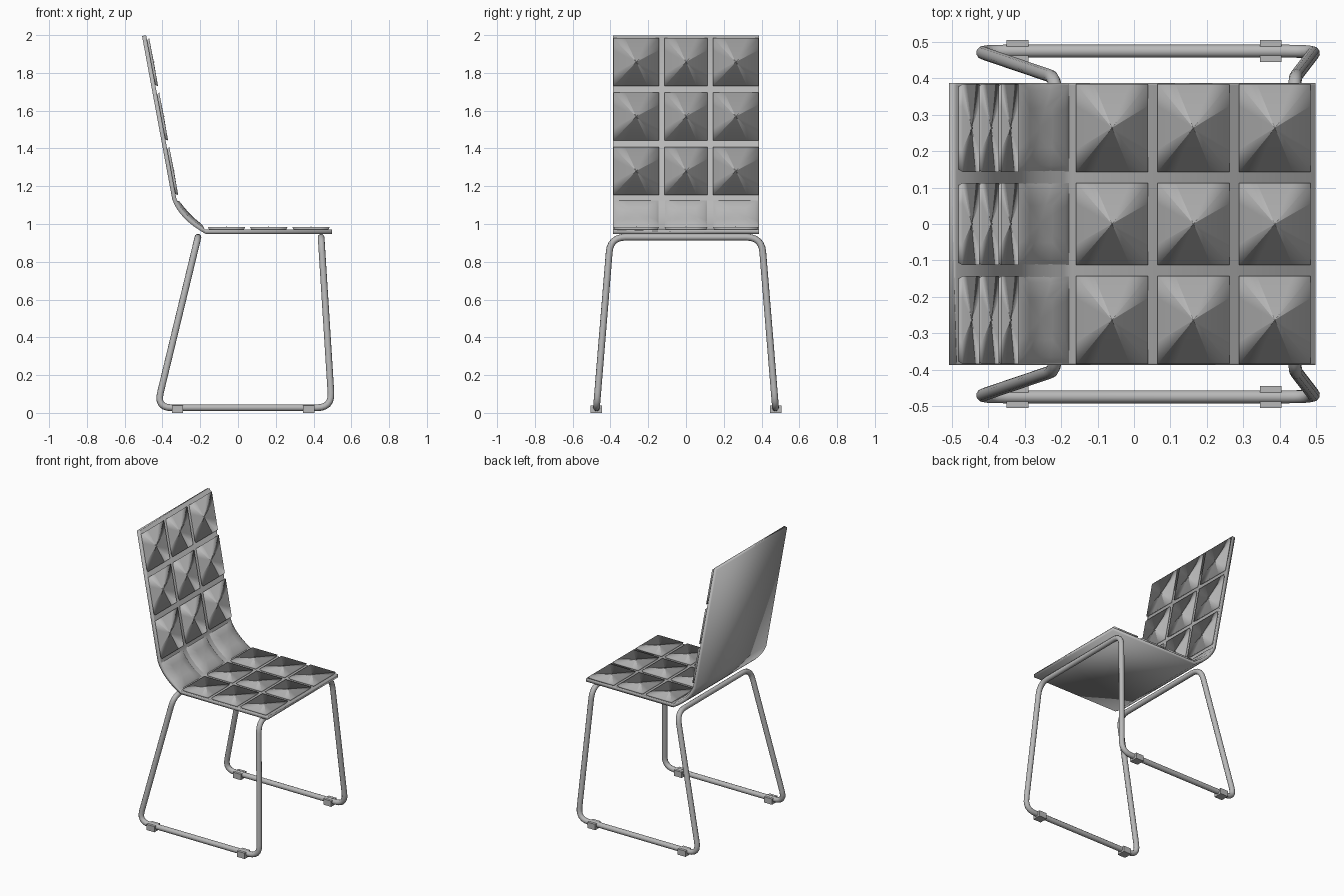
import bpy, bmesh, math
from mathutils import Vector

if "Cube" in bpy.data.objects:
    bpy.data.objects.remove(bpy.data.objects["Cube"])

grey = bpy.data.materials.new("grey")
grey.use_nodes = True
colour = (0.48, 0.48, 0.48, 1)
grey.diffuse_color = colour
grey.node_tree.nodes["Principled BSDF"].inputs["Base Color"].default_value = colour


def finish(obj, angle=180):
    """Give the part its material and smooth its soft edges."""
    obj.data.materials.clear()
    obj.data.materials.append(grey)
    bpy.ops.object.select_all(action='DESELECT')
    obj.select_set(True)
    bpy.context.view_layer.objects.active = obj
    bpy.ops.object.shade_smooth_by_angle(angle=math.radians(angle))


def mesh_object(name, bm):
    mesh = bpy.data.meshes.new(name)
    bmesh.ops.recalc_face_normals(bm, faces=bm.faces)
    bm.to_mesh(mesh)
    bm.free()
    obj = bpy.data.objects.new(name, mesh)
    bpy.context.collection.objects.link(obj)
    return obj


def bend(a, b, c, t):
    return a * (1 - t) ** 2 + b * 2 * t * (1 - t) + c * t * t


def inward(a, b):
    """Normal on the sitting side of a profile step in x, z."""
    d = (b - a).normalized()
    return Vector((-d.y, d.x))


# Seat and back shell: a thin bent sheet, soft over its edges
THICK, HALF, LIP = 0.022, 0.387, 0.38
top, low = Vector((-0.508, 1.995)), Vector((-0.348, 1.13))
rear, front = Vector((-0.172, 0.948)), Vector((0.498, 0.948))
elbow = Vector((-0.31, 1.025))
path = [top] + [bend(low, elbow, rear, k / 8) for k in range(9)] + [front]
bm = bmesh.new()
rings = []
for i, p in enumerate(path):
    q = p + inward(path[max(i - 1, 0)], path[min(i + 1, len(path) - 1)]) * THICK
    section = ((p, -HALF), (p, HALF), (q, HALF), (q, LIP), (q, -LIP), (q, -HALF))
    rings.append([bm.verts.new((v.x, y, v.y)) for v, y in section])
for r0, r1 in zip(rings, rings[1:]):
    for k in range(len(r0)):
        bm.faces.new((r0[k - 1], r1[k - 1], r1[k], r0[k]))
bm.faces.new(rings[0])
bm.faces.new(rings[-1])
finish(mesh_object("seat_and_back_shell", bm))

# Tufted pads: each rises from a base outline to a centre point.
# Levels give outline scale and height; firm pads bulge over their base
# and end in a tiny button, soft pads are rounded.
SIDES = 4          # rim points along each pad edge
unit = [-1 + 2 * k / SIDES for k in range(SIDES)]
outline = [(u, -1) for u in unit] + [(1, u) for u in unit]
outline += [(-u, -v) for u, v in outline]
firm = ((0.93, -0.002), (1, 0.013), (0.012, 0.0145), (0.022, 0.0175))
soft = ((1, -0.002), (0.85, 0.01), (0.45, 0.014))
columns = ((-0.384, -0.143), (-0.113, 0.113), (0.143, 0.384))


def add_pad(bm, profile, levels, t0, t1, y0, y1):
    def place(u, v, h):
        t = (t0 + t1) / 2 + u * (t1 - t0) / 2
        n = inward(profile(t - 0.01), profile(t + 0.01))
        p = profile(t) + n * (THICK + h)
        return bm.verts.new((p.x, (y0 + y1) / 2 + v * (y1 - y0) / 2, p.y))

    loops = [[place(u * s, v * s, h) for u, v in outline] for s, h in levels]
    tip = place(0, 0, levels[-1][1] + 0.001)
    for k in range(len(outline)):
        for a, b in zip(loops, loops[1:]):
            bm.faces.new((a[k - 1], a[k], b[k], b[k - 1]))
        bm.faces.new((loops[-1][k - 1], loops[-1][k], tip))


regions = (("back_pads", lambda t: top.lerp(low, t), 3, firm),
           ("bend_pads", lambda t: bend(low, elbow, rear, t), 1, soft),
           ("seat_pads", lambda t: rear.lerp(front, t), 3, firm))
for name, profile, count, levels in regions:
    bm = bmesh.new()
    for i in range(count):
        for y0, y1 in columns:
            add_pad(bm, profile, levels, (i + 0.06) / count, (i + 0.94) / count, y0, y1)
    finish(mesh_object(name, bm))

# Tubular frame: one closed loop with rounded corners
side = [Vector((-0.212, 0.4, 0.93)), Vector((-0.43, 0.474, 0.027)),
        Vector((0.497, 0.474, 0.027)), Vector((0.44, 0.4, 0.93))]
corners = side + [Vector((v.x, -v.y, v.z)) for v in reversed(side)]
points = []
for i, c in enumerate(corners):
    before, after = corners[i - 1], corners[(i + 1) % len(corners)]
    a = c + (before - c).normalized() * 0.08
    b = c + (after - c).normalized() * 0.08
    points += [bend(a, c, b, k / 6) for k in range(7)]
curve = bpy.data.curves.new("tube_frame", 'CURVE')
curve.dimensions = '3D'
curve.bevel_depth = 0.018
curve.bevel_resolution = 3
spline = curve.splines.new('POLY')
spline.points.add(len(points) - 1)
for sp, p in zip(spline.points, points):
    sp.co = (*p, 1)
spline.use_cyclic_u = True
frame = bpy.data.objects.new("tube_frame", curve)
bpy.context.collection.objects.link(frame)
bpy.ops.object.select_all(action='DESELECT')
frame.select_set(True)
bpy.context.view_layer.objects.active = frame
bpy.ops.object.convert(target='MESH')
finish(bpy.context.view_layer.objects.active)

# Glide blocks under the runners
for x, end in ((-0.32, "rear"), (0.375, "front")):
    for s, hand in ((1, "left"), (-1, "right")):
        bm = bmesh.new()
        bmesh.ops.create_cube(bm, size=1)
        for v in bm.verts:
            v.co = (x + v.co.x * 0.06, s * 0.475 + v.co.y * 0.06, 0.02 + v.co.z * 0.04)
        finish(mesh_object(f"{end}_{hand}_glide", bm), 30)
